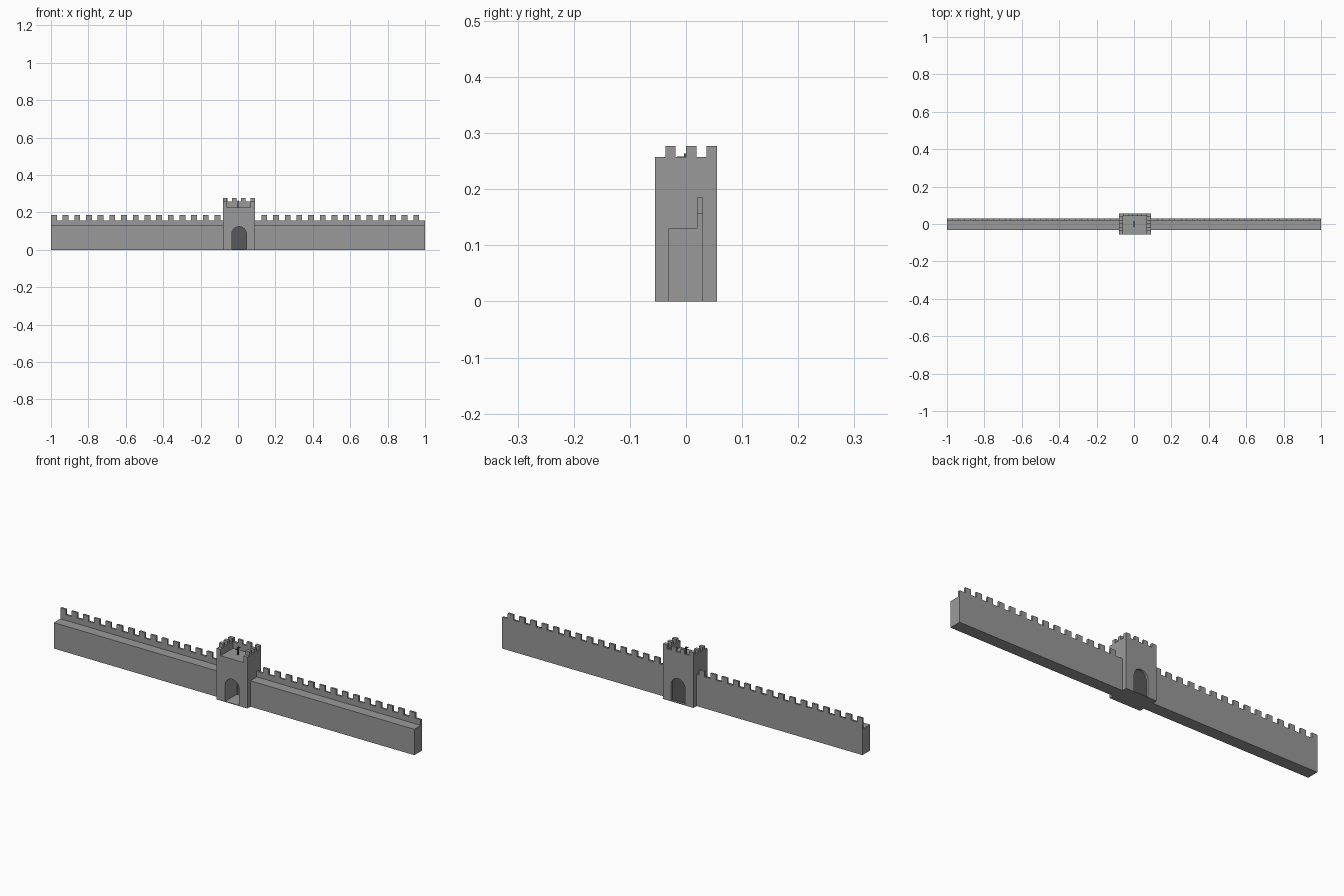
import bpy, bmesh, math

if "Cube" in bpy.data.objects:
    bpy.data.objects.remove(bpy.data.objects["Cube"])

def material(name, v):
    m = bpy.data.materials.new(name)
    m.diffuse_color = (v, v, v, 1)
    m.use_nodes = True
    m.node_tree.nodes["Principled BSDF"].inputs["Base Color"].default_value = m.diffuse_color
    return m

STONE = material("grey stone", 0.32)
DARK = material("dark gate", 0.10)

def prism(bm, pts, y0, y1):
    """Extrude an XZ outline from y0 to y1."""
    f = bm.faces.new([bm.verts.new((x, y0, z)) for x, z in pts])
    new = bmesh.ops.extrude_face_region(bm, geom=[f])["geom"]
    for v in new:
        if isinstance(v, bmesh.types.BMVert):
            v.co.y = y1

def box(bm, x0, x1, y0, y1, z0, z1):
    prism(bm, [(x0, z0), (x1, z0), (x1, z1), (x0, z1)], y0, y1)

def finish(bm, name, mat):
    bmesh.ops.recalc_face_normals(bm, faces=bm.faces[:])
    me = bpy.data.meshes.new(name)
    bm.to_mesh(me)
    bm.free()
    me.materials.append(mat)
    bpy.context.collection.objects.link(bpy.data.objects.new(name, me))

TX0, TX1, TY = -0.08, 0.09, 0.055      # tower extents
FLOOR, RIM, TOP = 0.225, 0.257, 0.277  # tower heights

def crenellated(start, end, z_low, z_rim, z_top, spans):
    """Outline with merlons at the given spans."""
    pts = [(start, z_low)]
    if spans[0][0] > start + 1e-5:
        pts.append((start, z_rim))
    for a, b in spans:
        if a > start + 1e-5:
            pts.append((a, z_rim))
        pts.append((a, z_top))
        pts.append((b, z_top))
        if b < end - 1e-5:
            pts.append((b, z_rim))
    if spans[-1][1] < end - 1e-5:
        pts.append((end, z_rim))
    return pts + [(end, z_low)]

# curtain walls with parapet walk, one on each side of the tower
for name, a, b in (("left_wall", -1, TX0), ("right_wall", TX1, 1)):
    bm = bmesh.new()
    box(bm, a, b, -0.031, 0.03, 0, 0.13)
    finish(bm, name, STONE)
    merlons = [(-1 + k * 0.0625, -1 + k * 0.0625 + 0.031) for k in range(32)]
    spans = [(max(p, a), min(q, b)) for p, q in merlons if q > a + 0.005 and p < b - 0.005]
    bm = bmesh.new()
    prism(bm, crenellated(a, b, 0.13, 0.158, 0.185, spans), 0.02, 0.03)
    finish(bm, name + "_parapet", STONE)

# gate tower body with arched passage
cx, r, spring = 0.006, 0.039, 0.085
arch = [(cx + r * math.cos(math.pi * i / 12), spring + r * math.sin(math.pi * i / 12)) for i in range(13)]
bm = bmesh.new()
prism(bm, [(TX0, 0), (TX0, FLOOR), (TX1, FLOOR), (TX1, 0), (cx + r, 0)] + arch + [(cx - r, 0)], -TY, TY)
finish(bm, "gate_tower", STONE)

# passage floor and gate panel
bm = bmesh.new()
box(bm, cx - r, cx + r, -TY, TY, 0, 0.003)
finish(bm, "passage_floor", STONE)
bm = bmesh.new()
prism(bm, [(cx + r, 0)] + arch + [(cx - r, 0)], 0.038, 0.044)
finish(bm, "gate_panel", DARK)

# tower back parapet
w = (TX1 - TX0) / 7
bm = bmesh.new()
prism(bm, crenellated(TX0, TX1, FLOOR, RIM, TOP,
      [(TX0 + 2 * i * w, TX0 + (2 * i + 1) * w) for i in range(4)]), TY - 0.011, TY)
finish(bm, "tower_back_parapet", STONE)

# tower side parapets, open towards the front
d = TY / 3
for name, a, b in (("left", TX0, TX0 + 0.022), ("right", TX1 - 0.022, TX1)):
    bm = bmesh.new()
    box(bm, a, b, -TY, TY - 0.011, FLOOR, RIM)
    for i in range(3):
        y = -TY + (2 * i + 1) * d
        box(bm, a, b, y, min(y + d, TY - 0.011), RIM, TOP)
    finish(bm, "tower_%s_parapet" % name, STONE)

# slim lookout post on the tower roof
bm = bmesh.new()
box(bm, -0.003, 0.003, -0.004, 0.004, FLOOR, 0.264)
box(bm, -0.0015, 0.0015, -0.016, 0.016, 0.254, 0.258)
finish(bm, "lookout_post", DARK)
